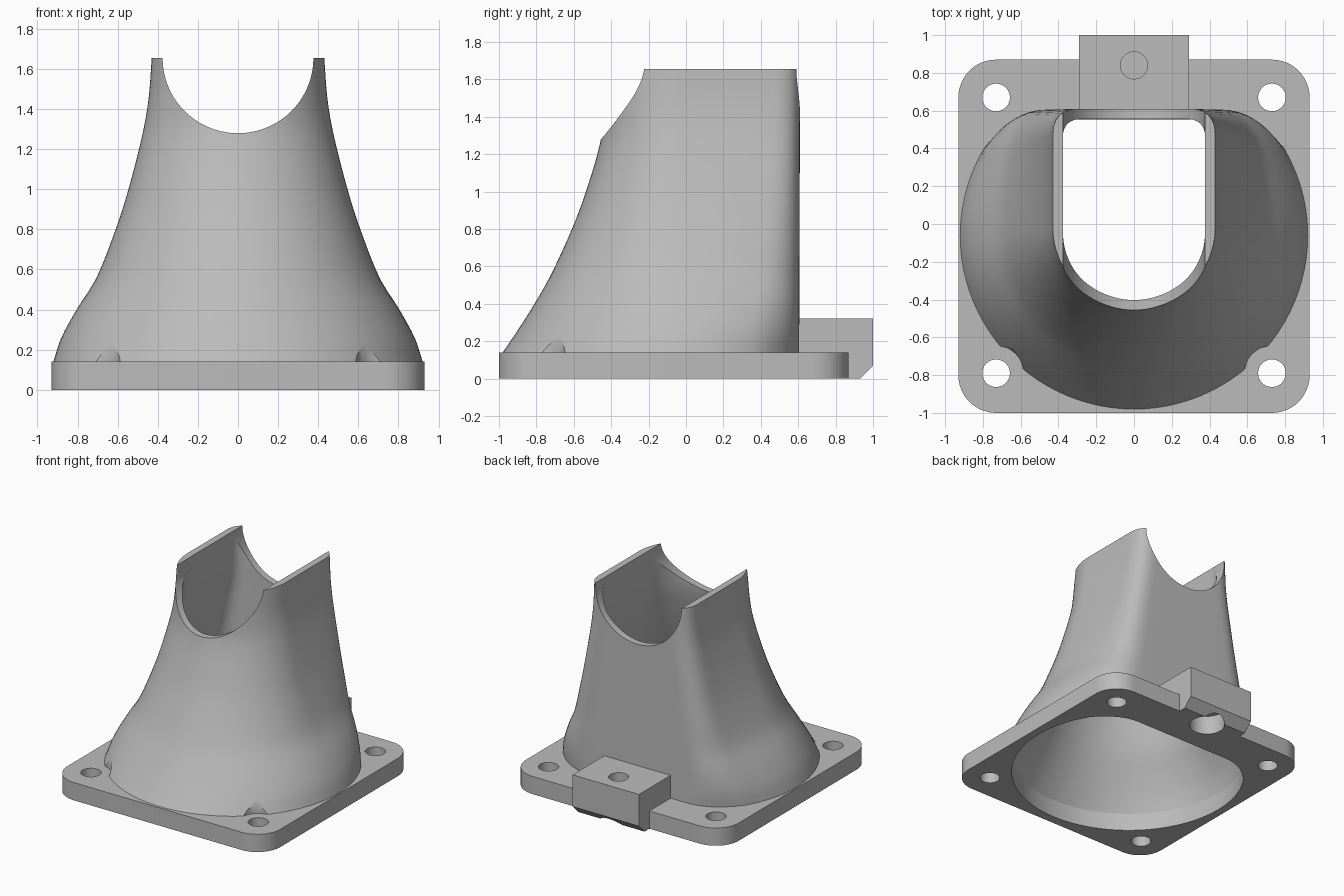
import bpy, bmesh, math
from mathutils import Matrix

old = bpy.data.objects.get("Cube")
if old:
    bpy.data.objects.remove(old)

grey = bpy.data.materials.new("plain grey")
grey.use_nodes = True
COLOUR = (0.5, 0.5, 0.5, 1)
grey.diffuse_color = COLOUR
grey.node_tree.nodes["Principled BSDF"].inputs["Base Color"].default_value = COLOUR

BASE, TOP, WALL = 0.14, 1.655, 0.053
HOLES = [(sx * 0.73, y) for sx in (-1, 1) for y in (-0.79, 0.67)]
# height, half width, front edge of the duct
SHAPE = [(0.14, 0.92, -0.98), (0.25, 0.885, -0.905), (0.4, 0.805, -0.81),
         (0.55, 0.71, -0.725), (0.8, 0.61, -0.61), (1.0, 0.546, -0.535),
         (1.28, 0.475, -0.455), (1.45, 0.446, -0.445), (1.655, 0.43, -0.44)]


def make(name, bm):
    bmesh.ops.recalc_face_normals(bm, faces=bm.faces)
    mesh = bpy.data.meshes.new(name)
    bm.to_mesh(mesh)
    bm.free()
    mesh.materials.append(grey)
    ob = bpy.data.objects.new(name, mesh)
    bpy.context.collection.objects.link(ob)
    return ob


def prism(name, points, depth):
    """Extrude a flat 3D outline along a vector."""
    bm = bmesh.new()
    face = bm.faces.new([bm.verts.new(p) for p in points])
    out = bmesh.ops.extrude_face_region(bm, geom=[face], use_keep_orig=True)
    moved = [v for v in out["geom"] if isinstance(v, bmesh.types.BMVert)]
    bmesh.ops.translate(bm, verts=moved, vec=depth)
    return make(name, bm)


def cylinder(x, y, r, z0, z1):
    bm = bmesh.new()
    bmesh.ops.create_cone(bm, cap_ends=True, segments=48, radius1=r, radius2=r, depth=z1 - z0,
                          matrix=Matrix.Translation((x, y, (z0 + z1) / 2)))
    return make("hole_cutter", bm)


def cut(ob, cutter):
    cutter.hide_render = True
    mod = ob.modifiers.new("cut", "BOOLEAN")
    mod.operation, mod.solver, mod.object = "DIFFERENCE", "EXACT", cutter
    bpy.context.view_layer.objects.active = ob
    bpy.ops.object.modifier_apply(modifier=mod.name)
    bpy.data.objects.remove(cutter)


def shape_at(z):
    """Smooth interpolation of half width and front edge."""
    i = max(k for k in range(len(SHAPE) - 1) if SHAPE[k][0] <= z + 1e-6)
    a, b = SHAPE[i], SHAPE[i + 1]
    p, q = SHAPE[max(i - 1, 0)], SHAPE[min(i + 2, len(SHAPE) - 1)]
    h = b[0] - a[0]
    t = (z - a[0]) / h
    res = []
    for k in (1, 2):
        m0 = (b[k] - p[k]) / (b[0] - p[0]) * h
        m1 = (q[k] - a[k]) / (q[0] - a[0]) * h
        res.append((2*t**3 - 3*t*t + 1) * a[k] + (t**3 - 2*t*t + t) * m0
                   + (3*t*t - 2*t**3) * b[k] + (t**3 - t*t) * m1)
    return res


def section(z, inset):
    """Closed outline: round front, flat back with rounded corners."""
    u = (z - BASE) / (TOP - BASE)
    w, front = shape_at(z)
    w, front = w - inset, front + inset
    back = 0.605 + 0.005 * u - inset
    mid = -0.06 + 0.04 * u
    bulge = 0.73 * (1 - u)
    r = 0.2 - 0.06 * u - inset * 0.5

    def side(t):
        return (w * math.sqrt(1 - (t * bulge) ** 2), mid + t * (back - mid))
    half = [(w * math.sin(a), mid - (mid - front) * math.cos(a))
            for a in (math.pi / 2 * i / 24 for i in range(25))]
    t1 = 1 - r / (back - mid)
    half += [side(t1 * i / 10) for i in range(1, 11)]
    p0, p1 = side(t1), side(1)
    p2 = (p1[0] - r, back)
    # rounded back corner
    for i in range(1, 11):
        t = i / 10
        half.append(tuple((1-t)**2 * p0[k] * 1 + 2*t*(1-t) * p1[k] + t*t * p2[k] for k in (0, 1)))
    half += [(p2[0] * (1 - i / 4), back) for i in range(1, 5)]
    return [(x, y, z) for x, y in half] + [(-x, y, z) for x, y in half[-2:0:-1]]


# Hollow duct: outer skin going up, inner skin coming down
levels = [BASE + (TOP - BASE) * i / 30 for i in range(31)]
rings = [section(z, 0) for z in levels] + [section(z, WALL) for z in reversed(levels)]
bm = bmesh.new()
rows = [[bm.verts.new(p) for p in ring] for ring in rings]
for i, row in enumerate(rows):
    nxt = rows[(i + 1) % len(rows)]
    for j in range(len(row)):
        k = (j + 1) % len(row)
        bm.faces.new((row[j], row[k], nxt[k], nxt[j]))
duct = make("duct", bm)

# Round saddle across the top
R = 0.376
circle = [(R * math.cos(a), -1.5, TOP + R * math.sin(a))
          for a in (2 * math.pi * (i + 0.5) / 96 for i in range(96))]
cut(duct, prism("saddle_cutter", circle, (0, 3, 0)))
# Screw head clearance beside each corner hole
for x, y in HOLES:
    cut(duct, cylinder(x, y, 0.145, 0.1, 0.6))

# Base plate with rounded corners
outline = []
for cx, cy, start in ((0.73, 0.67, 0), (-0.73, 0.67, 90), (-0.73, -0.8, 180), (0.73, -0.8, 270)):
    for i in range(13):
        a = math.radians(start + 7.5 * i)
        outline.append((cx + 0.2 * math.cos(a), cy + 0.2 * math.sin(a), 0))
plate = prism("base_plate", outline, (0, 0, BASE))
opening = [(x, y, -0.1) for x, y, z in section(BASE, WALL)]
cut(plate, prism("opening_cutter", opening, (0, 0, 0.4)))
for x, y in HOLES:
    cut(plate, cylinder(x, y, 0.073, -0.1, 0.4))
cut(plate, cylinder(0, 0.84, 0.13, -0.1, 0.4))

# Mounting tab at the back with chamfered lower edge
profile = [(0.58, 0), (0.93, 0), (1.0, 0.07), (1.0, 0.32), (0.58, 0.32)]
tab = prism("mounting_tab", [(-0.29, y, z) for y, z in profile], (0.58, 0, 0))
cut(tab, cylinder(0, 0.84, 0.13, -0.1, 0.15))
cut(tab, cylinder(0, 0.84, 0.072, 0.17, 0.5))

# Smooth curved walls, keep edges crisp
for ob in (duct, plate, tab):
    bpy.ops.object.select_all(action="DESELECT")
    ob.select_set(True)
    bpy.context.view_layer.objects.active = ob
    bpy.ops.object.shade_smooth_by_angle(angle=math.radians(30))
